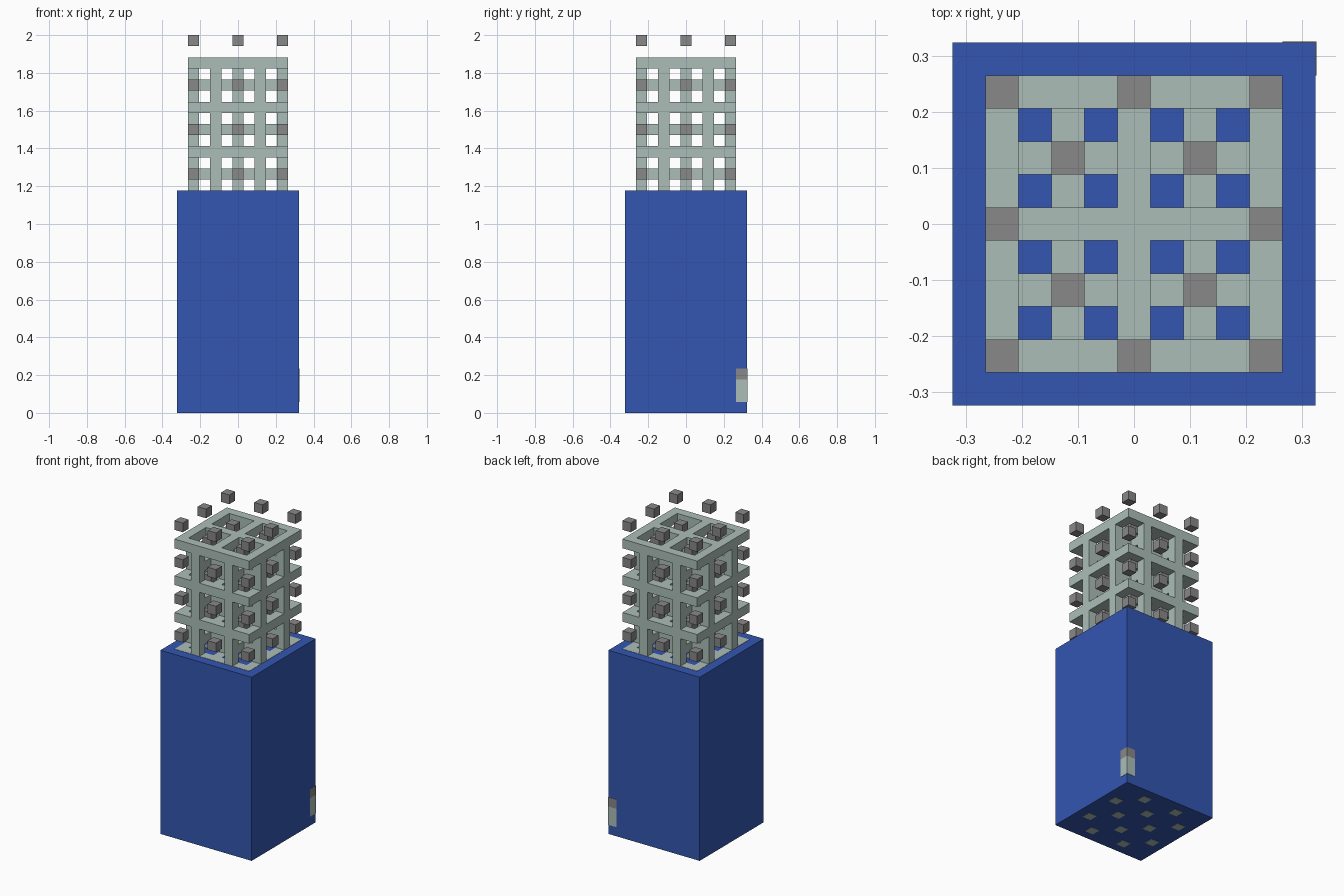
import bpy
import bmesh
from mathutils import Matrix, Vector

old = bpy.data.objects.get("Cube")
if old:
    bpy.data.objects.remove(old, do_unlink=True)

U = 2 / 34            # one grid cell; everything sits on this grid
THIN = 0.03           # thickness of flush inlays, in cells
BASE_TOP = 20         # base height in cells


def make_material(name, rgb):
    mat = bpy.data.materials.new(name)
    mat.use_nodes = True
    color = (*rgb, 1)
    mat.diffuse_color = color
    mat.node_tree.nodes["Principled BSDF"].inputs["Base Color"].default_value = color
    return mat


BLUE = make_material("blue", (0.033, 0.093, 0.44))
PALE = make_material("pale_green", (0.413, 0.515, 0.474))
GREY = make_material("grey", (0.246, 0.246, 0.246))


def build(name, mat, boxes):
    """One object from boxes given as (low corner, high corner) in cells."""
    bm = bmesh.new()
    for low, high in boxes:
        low, high = Vector(low), Vector(high)
        center = (low + high) / 2 - Vector((4.5, 4.5, 0))
        bmesh.ops.create_cube(bm, size=1, matrix=Matrix.Translation(center * U)
                              @ Matrix.Diagonal((*((high - low) * U), 1)))
    mesh = bpy.data.meshes.new(name)
    bm.to_mesh(mesh)
    bm.free()
    mesh.materials.append(mat)
    obj = bpy.data.objects.new(name, mesh)
    bpy.context.collection.objects.link(obj)
    return obj


def cell(x, y, z):
    return (x, y, z), (x + 1, y + 1, z + 1)


def beams(z, lines, height=1):
    """Crossing x and y bars at one level."""
    for p in lines:
        yield (0, p, z), (9, p + 1, z + height)
        yield (p, 0, z), (p + 1, 9, z + height)


OUTER, INNER = (0, 4, 8), (2, 6)
NODE_LEVELS = range(21, 34, 4)
FRAME_LEVELS = range(23, 32, 4)
POSTS = [(x, y) for x in range(0, 9, 2) for y in range(0, 9, 2)
         if (x in OUTER) != (y in OUTER)]
RING = [(x, y) for x in OUTER for y in OUTER if (x, y) != (4, 4)]
BODY = [(x, y) for x in INNER for y in INNER]

# Solid base block
build("base", BLUE, [((-1, -1, 0), (10, 10, BASE_TOP))])

# Lattice of posts and crossing bars
build("posts", PALE, [((x, y, BASE_TOP), (x + 1, y + 1, 32)) for x, y in POSTS])
build("frame_bars", PALE, [b for z in FRAME_LEVELS for b in beams(z, OUTER)])
build("inner_bars", PALE, [b for z in NODE_LEVELS[:-1] for b in beams(z, INNER)])

# Loose cubes around and within the lattice
build("outer_cubes", GREY, [cell(x, y, z) for z in NODE_LEVELS for x, y in RING])
build("inner_cubes", GREY, [cell(x, y, z) for z in FRAME_LEVELS for x, y in BODY])

# Flush inlays where the lattice meets the base
build("top_inlay", PALE, beams(BASE_TOP, OUTER, THIN))
build("top_inlay_cubes", GREY,
      [((x, y, BASE_TOP), (x + 1, y + 1, BASE_TOP + THIN)) for x, y in BODY])
build("bottom_inlay", PALE, [((x, y, -THIN), (x + 1, y + 1, 0)) for x, y in POSTS])

# Marker on the back left corner of the base
edge = 10 + THIN
build("corner_marker", PALE, [((9, 9, 1), (edge, edge, 3))])
build("corner_marker_cap", GREY, [((9, 9, 3), (edge, edge, 4))])
